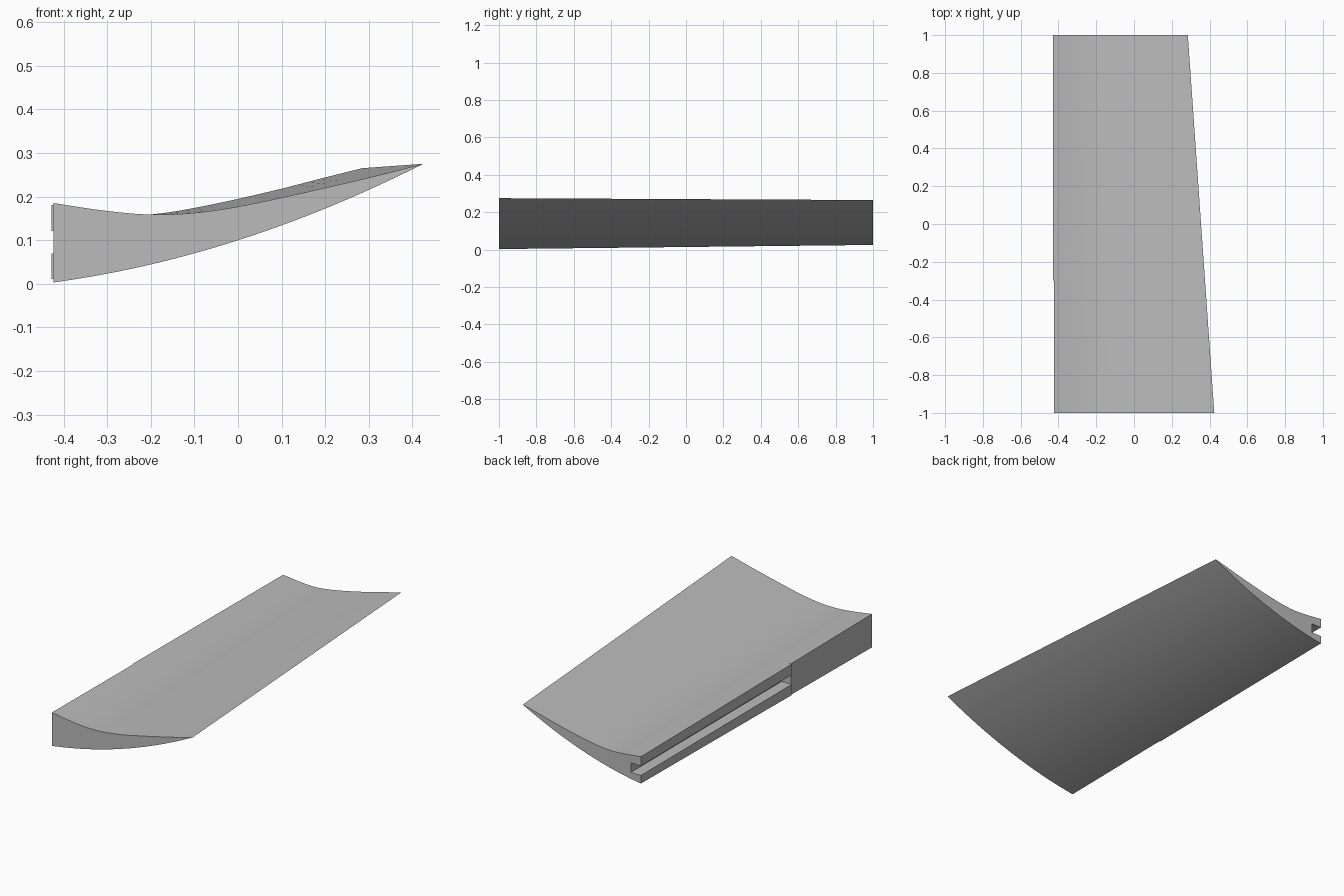
import bpy, bmesh, math

cube = bpy.data.objects.get("Cube")
if cube:
    bpy.data.objects.remove(cube)

STEPS = 28
ROOT_X, RAIL_X, SLOT_X = -0.423, -0.428, -0.367
SLOT_TOP, SLOT_BOTTOM = 0.121, 0.069
SLOT_START = -0.3
# Upper surface heights at equal steps along the chord, at both ends
TOP_FRONT = [0.185, 0.169, 0.159, 0.162, 0.177, 0.199, 0.223, 0.248, 0.275]
TOP_BACK = [0.171, 0.161, 0.156, 0.164, 0.18, 0.199, 0.22, 0.243, 0.265]


def mix(a, b, t):
    return a + (b - a) * t


def smooth_curve(values, f):
    """Catmull-Rom reading of evenly spaced heights."""
    last = len(values) - 1
    i = min(int(f * last), last - 1)
    t = f * last - i
    b, c = values[i], values[i + 1]
    a = values[i - 1] if i > 0 else 2 * b - c
    d = values[i + 2] if i + 2 <= last else 2 * c - b
    return b + t * (c - a + t * (2*a - 5*b + 4*c - d + t * (3*(b - c) + d - a))) / 2


def top_z(f, t):
    return mix(smooth_curve(TOP_FRONT, f), smooth_curve(TOP_BACK, f), t)


def bottom_z(f, t):
    line = mix(mix(0.003, 0.275, f), mix(0.025, 0.265, f), t)
    return line - mix(0.039, 0.033, t) * 4 * f * (1 - f)


bm = bmesh.new()


def skin(y):
    """Vertices of the blade from the root top, round the tip, to the root bottom."""
    t = (y + 1) / 2
    tip = mix(0.425, 0.285, t)
    fs = [i / STEPS for i in range(1, STEPS + 1)]
    path = [(f, top_z) for f in fs] + [(f, bottom_z) for f in reversed(fs[:-1])]
    return [bm.verts.new((mix(ROOT_X, tip, f), y, z(f, t))) for f, z in path]


def root(y, x, slotted):
    """Vertices of the root face from bottom to top, with the slot if wanted."""
    t = (y + 1) / 2
    points = [(x, bottom_z(0, t)), (x, SLOT_BOTTOM)]
    if slotted:
        points += [(SLOT_X, SLOT_BOTTOM), (SLOT_X, SLOT_TOP)]
    points += [(x, SLOT_TOP), (x, top_z(0, t))]
    return [bm.verts.new((px, y, pz)) for px, pz in points]


def loft(a, b):
    n = len(a)
    for i in range(n):
        j = (i + 1) % n
        bm.faces.new((a[i], a[j], b[j], b[i]))


# Plain front length and slotted rear length share the skin at the slot start
front_skin, mid_skin, back_skin = skin(-1), skin(SLOT_START), skin(1)
front_root = root(-1, ROOT_X, False)
mid_root = root(SLOT_START, ROOT_X, False)
rail_root = root(SLOT_START, RAIL_X, True)
back_root = root(1, RAIL_X, True)
loft(front_skin + front_root, mid_skin + mid_root)
loft(mid_skin + rail_root, back_skin + back_root)

# End caps
bm.faces.new(front_skin + front_root)
bm.faces.new(back_skin + back_root)

# Small steps of the two rails and the end wall of the slot
m, r = mid_root, rail_root
bm.faces.new((m[0], m[1], r[1], r[0]))
bm.faces.new((m[2], m[3], r[5], r[4]))
bm.faces.new((m[1], m[2], r[3], r[2]))
# Slivers closing the rails to the skin
bm.faces.new((m[0], r[0], mid_skin[-1]))
bm.faces.new((m[3], mid_skin[0], r[5]))
bmesh.ops.recalc_face_normals(bm, faces=bm.faces)

mesh = bpy.data.meshes.new("blade_section")
bm.to_mesh(mesh)
bm.free()
blade = bpy.data.objects.new("blade_section", mesh)
bpy.context.collection.objects.link(blade)

# Single grey
grey = bpy.data.materials.new("plain_grey")
grey.use_nodes = True
colour = (0.5, 0.5, 0.5, 1)
grey.diffuse_color = colour
grey.node_tree.nodes["Principled BSDF"].inputs["Base Color"].default_value = colour
mesh.materials.append(grey)

for ob in bpy.context.selected_objects:
    ob.select_set(False)
blade.select_set(True)
bpy.context.view_layer.objects.active = blade
bpy.ops.object.shade_smooth_by_angle(angle=math.radians(20))
